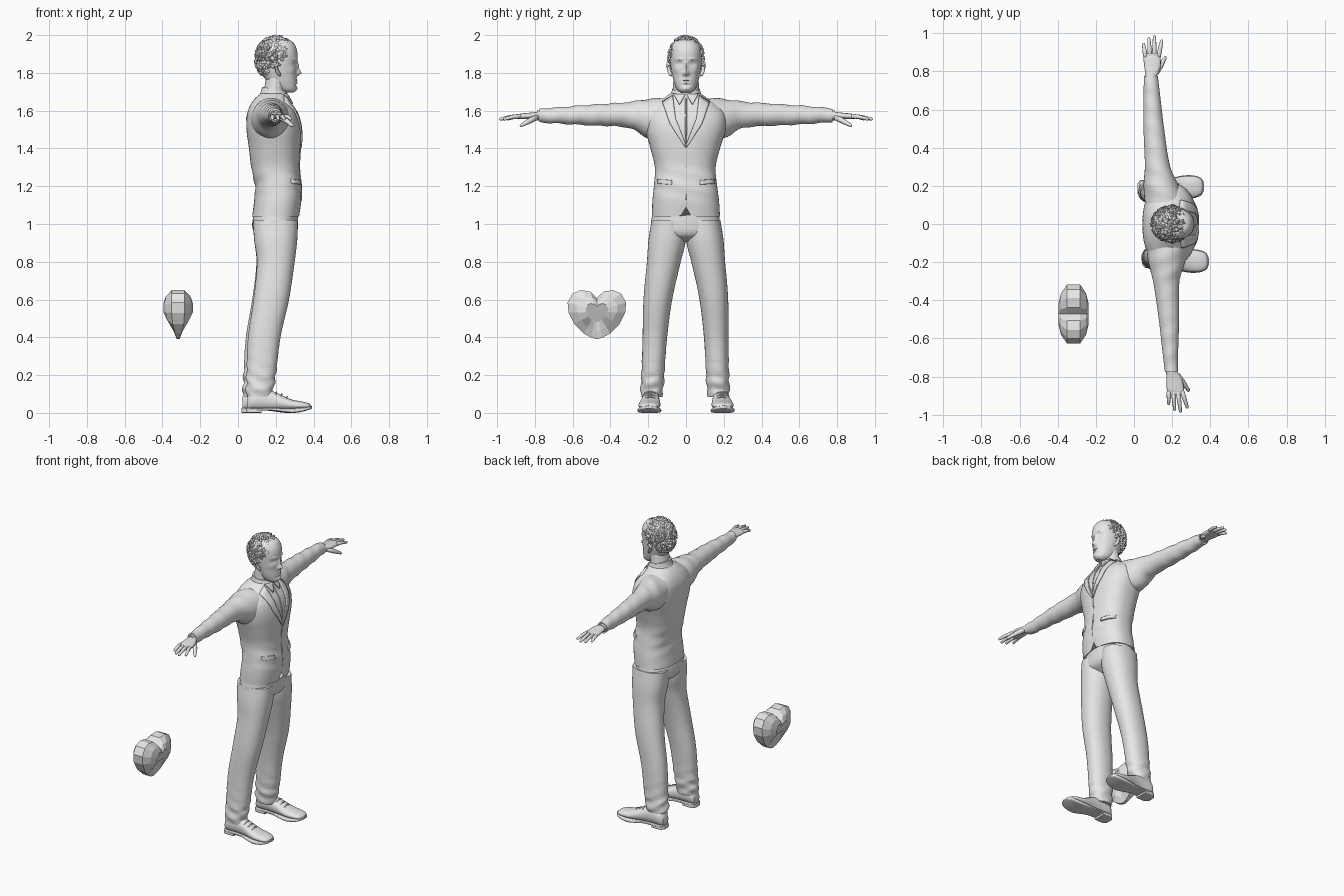
import bpy, bmesh, math, random
from mathutils import Vector, Matrix

if "Cube" in bpy.data.objects:
    bpy.data.objects.remove(bpy.data.objects["Cube"])

random.seed(4)
grey = bpy.data.materials.new("plain_grey")
grey.diffuse_color = (0.8, 0.8, 0.8, 1)
grey.use_nodes = True
grey.node_tree.nodes["Principled BSDF"].inputs["Base Color"].default_value = grey.diffuse_color


def make(name, verts, faces, angle=45):
    me = bpy.data.meshes.new(name)
    me.from_pydata(verts, [], faces)
    bm = bmesh.new()
    bm.from_mesh(me)
    bmesh.ops.recalc_face_normals(bm, faces=bm.faces)
    bm.to_mesh(me)
    bm.free()
    return finish(name, me, angle)


def finish(name, me, angle):
    me.materials.append(grey)
    if angle:
        me.shade_smooth()
        me.set_sharp_from_angle(angle=math.radians(angle))
    ob = bpy.data.objects.new(name, me)
    bpy.context.collection.objects.link(ob)
    return ob


def sample(secs, t):
    """Smoothly interpolated bounds (a0, a1, b0, b1) at position t."""
    i = 0
    while i < len(secs) - 2 and t > secs[i + 1][0]:
        i += 1
    p, q = secs[i], secs[i + 1]
    o, r = secs[max(i - 1, 0)], secs[min(i + 2, len(secs) - 1)]
    h = q[0] - p[0]
    u = (t - p[0]) / h
    out = []
    for k in range(1, 5):
        m0 = (q[k] - o[k]) / (q[0] - o[0]) * h
        m1 = (r[k] - p[k]) / (r[0] - p[0]) * h
        out.append((2*u**3 - 3*u*u + 1)*p[k] + (u**3 - 2*u*u + u)*m0
                   + (3*u*u - 2*u**3)*q[k] + (u**3 - u*u)*m1)
    return out


def rings_to_faces(rows, n):
    f = [(i*n + j, i*n + (j+1) % n, (i+1)*n + (j+1) % n, (i+1)*n + j)
         for i in range(rows - 1) for j in range(n)]
    return f + [tuple(range(n)), tuple(range((rows - 1)*n, rows*n))]


def loft(name, secs, axis='z', n=32, steps=5, p=2.2, warp=None, angle=45):
    """Skin rounded sections (t, a0, a1, b0, b1) along an axis."""
    ts = [a[0] + (b[0] - a[0])*k/steps for a, b in zip(secs, secs[1:]) for k in range(steps)]
    ts.append(secs[-1][0])
    verts = []
    for t in ts:
        a0, a1, b0, b1 = sample(secs, t)
        for j in range(n):
            w = 2*math.pi*j/n
            c, s = math.cos(w), math.sin(w)
            a = (a0 + a1)/2 + (a1 - a0)/2*math.copysign(abs(c)**(2/p), c)
            b = (b0 + b1)/2 + (b1 - b0)/2*math.copysign(abs(s)**(2/p), s)
            v = {'z': (a, b, t), 'y': (a, t, b), 'x': (t, a, b)}[axis]
            verts.append(warp(*v) if warp else v)
    return make(name, verts, rings_to_faces(len(ts), n), angle)


def tube(name, pts, radii, n=10):
    """Round limb through points with rounded ends."""
    pts = [Vector(p) for p in pts]
    d0, d1 = (pts[1] - pts[0]).normalized(), (pts[-1] - pts[-2]).normalized()
    pts = [pts[0] - d0*radii[0]*.6] + pts + [pts[-1] + d1*radii[-1]*k for k in (.6, .95)]
    radii = [radii[0]*.5] + list(radii) + [radii[-1]*.75, radii[-1]*.25]
    verts = []
    for i, (p, r) in enumerate(zip(pts, radii)):
        d = pts[min(i + 1, len(pts) - 1)] - pts[max(i - 1, 0)]
        q = d.to_track_quat('Z', 'Y')
        verts += [p + q @ Vector((r*math.cos(2*math.pi*j/n), r*math.sin(2*math.pi*j/n), 0))
                  for j in range(n)]
    return make(name, verts, rings_to_faces(len(pts), n))


# Jacket body with a small notch at the front hem
P = 2.4
jacket = [(1.04, .075, .325, -.18, .18), (1.12, .085, .335, -.178, .175),
          (1.2, .09, .335, -.17, .165), (1.3, .07, .325, -.165, .157),
          (1.4, .058, .33, -.188, .18), (1.5, .045, .332, -.215, .21),
          (1.58, .048, .315, -.215, .21), (1.63, .065, .285, -.175, .17),
          (1.665, .09, .265, -.12, .115), (1.69, .12, .25, -.085, .08)]


def hem(x, y, z):
    x += .003*math.sin(z*75 + y*18)*math.exp(-((z - 1.22)/.08)**2)
    if z < 1.12 and x > .2:
        z += .05*math.exp(-(y/.018)**2)*(1.12 - z)/.08
    return x, y, z


loft("jacket_body", jacket, n=72, steps=6, p=P, warp=hem)


def front(y, z, off):
    """Point just in front of the jacket."""
    a0, a1, b0, b1 = sample(jacket, z)
    u = min(abs((y - (b0 + b1)/2)/((b1 - b0)/2)), .97)
    return ((a0 + a1)/2 + (a1 - a0)/2*(1 - u**P)**(1/P) + off, y, z)


def strip(name, edge_a, edge_b, off, k=8, m=5):
    """Cloth plate between two (y, z) edges lying on the jacket."""
    def along(e, u):
        s = u*(len(e) - 1)
        i = min(int(s), len(e) - 2)
        return Vector(e[i]).lerp(Vector(e[i + 1]), s - i)
    vs = []
    for i in range(k + 1):
        a, b = along(edge_a, i/k), along(edge_b, i/k)
        vs += [front(*a.lerp(b, j/m), off) for j in range(m + 1)]
    fs = [(i*(m+1) + j, i*(m+1) + j+1, (i+1)*(m+1) + j+1, (i+1)*(m+1) + j)
          for i in range(k) for j in range(m)]
    ob = make(name, vs, fs)
    mod = ob.modifiers.new("cloth", 'SOLIDIFY')
    mod.thickness, mod.offset = .009, 0


for s, side in ((-1, "right"), (1, "left")):
    strip(side + "_lapel", [(s*.07, 1.68), (s*.055, 1.56), (0, 1.42)],
          [(s*.125, 1.645), (s*.085, 1.53), (s*.003, 1.405)], .004, 12)
    strip(side + "_shirt_collar", [(s*.003, 1.687), (s*.032, 1.635)],
          [(s*.066, 1.687), (s*.036, 1.635)], .008)
    strip(side + "_pocket_flap", [(s*.075, 1.232), (s*.075, 1.208)],
          [(s*.15, 1.238), (s*.15, 1.214)], .004)
tube("jacket_front_seam", [front(0, 1.41 - .04*i, .001) for i in range(8)], [.003]*8, 6)
tube("shirt_placket", [front(0, 1.67 - .04*i, .001) for i in range(7)], [.004]*7, 6)

# Sleeves, shirt cuffs and hands
sleeves = {1: [(.08, .06, .28, 1.44, 1.668), (.2, .05, .235, 1.455, 1.662), (.3, .057, .19, 1.508, 1.648),
               (.5, .05, .158, 1.522, 1.634), (.65, .05, .14, 1.53, 1.624), (.775, .052, .125, 1.54, 1.612)],
           -1: [(.08, .06, .29, 1.44, 1.668), (.2, .075, .268, 1.455, 1.662), (.3, .10, .238, 1.508, 1.646),
                (.5, .13, .237, 1.522, 1.632), (.65, .147, .232, 1.53, 1.62), (.775, .162, .23, 1.538, 1.61)]}
for s, side in ((-1, "right"), (1, "left")):
    loft(side + "_sleeve", sleeves[s], 'y', n=32, p=2,
         warp=lambda x, y, z: (x, s*y, z + .003*math.sin(y*60 + x*25)))
    dx, k = (0, 0) if s > 0 else (.108, .13)

    def place(x, y, z):
        return x + dx + k*(y - .76), s*y, z
    loft(side + "_shirt_cuff", [(.76, .056, .12, 1.547, 1.603), (.79, .058, .12, 1.549, 1.6)],
         'y', warp=place, p=2)
    loft(side + "_palm", [(.77, .063, .118, 1.555, 1.597), (.82, .055, .138, 1.557, 1.59),
                          (.87, .05, .14, 1.555, 1.585), (.895, .055, .137, 1.557, 1.58)],
         'y', n=20, warp=place, p=2.4)
    for finger, bx, tx, ty in (("little", .06, .05, .942), ("ring", .083, .078, .972),
                               ("middle", .107, .107, .982), ("index", .129, .145, .96)):
        tube(f"{side}_{finger}_finger", [place(bx, .88, 1.571), place((bx + tx)/2, (.88 + ty)/2, 1.567),
                                         place(tx, ty, 1.556)], [.0125, .011, .008])
    tube(side + "_thumb", [place(.115, .795, 1.565), place(.14, .83, 1.545), place(.163, .872, 1.522)],
         [.017, .014, .009])

# Trousers
loft("trouser_seat", [(.905, .15, .25, -.05, .05), (.94, .095, .305, -.16, .155),
                      (1.0, .075, .318, -.185, .18), (1.1, .1, .315, -.165, .16)], n=48)
leg = [(.085, .045, .18, .128, .238), (.13, .043, .188, .12, .24), (.2, .045, .2, .115, .236),
       (.4, .053, .225, .1, .23), (.6, .082, .27, .073, .225), (.8, .1, .3, .028, .207),
       (.92, .085, .314, .0, .198), (1.02, .08, .317, .01, .182)]
for s, side in ((-1, "right"), (1, "left")):
    def cloth(x, y, z):
        low = math.exp(-((z - .14)/.13)**2)
        x += .005*low*math.sin(z*95 + y*30) - (.02*max(0, 1 - z/.9) if s > 0 else 0)
        y += .004*low*math.sin(z*80 + x*35) - (.012*max(0, 1 - z/.7) if s > 0 else 0)
        return x, s*y, z
    loft(side + "_trouser_leg", leg, n=40, steps=8, warp=cloth)

    # Shoes: upper, sole, heel and laces
    def foot(x, y, z):
        return x - (.025 if s > 0 else 0), s*y, z
    loft(side + "_shoe_upper", [(.05, .155, .215, .015, .09), (.07, .145, .228, .015, .115),
                                (.14, .142, .23, .015, .128), (.2, .14, .235, .015, .108),
                                (.28, .135, .25, .015, .072), (.34, .14, .25, .018, .06),
                                (.375, .155, .237, .022, .05), (.387, .18, .215, .028, .04)],
         'x', n=28, warp=foot)
    loft(side + "_shoe_sole", [(.043, .16, .212, .012, .027), (.06, .142, .23, .012, .027),
                               (.18, .142, .232, .012, .026), (.28, .131, .254, .0, .024),
                               (.34, .136, .254, .006, .028), (.38, .153, .238, .018, .034),
                               (.393, .18, .214, .024, .036)], 'x', n=28, p=5, warp=foot)
    loft(side + "_shoe_heel", [(.043, .16, .212, 0, .02), (.06, .142, .23, 0, .02),
                               (.125, .142, .23, 0, .02)], 'x', n=28, p=6, warp=foot)
    for i in range(3):
        x, z = .2 + .028*i, .108 - .0125*i
        tube(f"{side}_shoe_lace_{i}", [foot(x, .163, z - .008), foot(x + .004, .19, z + .003),
                                       foot(x, .217, z - .008)], [.004]*3, 6)

# Neck and shirt collar band
loft("neck", [(1.64, .12, .25, -.075, .075), (1.7, .135, .25, -.07, .07), (1.78, .15, .26, -.066, .066)], p=2)
loft("shirt_collar_band", [(1.655, .105, .265, -.088, .086), (1.685, .12, .268, -.08, .08),
                           (1.715, .128, .256, -.073, .073)], p=2,
     warp=lambda x, y, z: (x, y, z - (x - .19)*.18))

# Head with face relief: (y, z, spread y, spread z, depth)
relief = [(0, 1.8, .013, .014, .024), (0, 1.83, .009, .025, .012), (.035, 1.848, .017, .011, -.012),
          (.034, 1.848, .011, .006, .006), (.036, 1.873, .022, .006, .005), (0, 1.762, .022, .004, .006),
          (0, 1.748, .02, .004, .007), (0, 1.755, .024, .002, -.003), (0, 1.735, .02, .005, -.003),
          (0, 1.716, .02, .011, .006), (.014, 1.795, .006, .007, .006), (.055, 1.815, .015, .015, .004)]


def face(x, y, z):
    w = min(max((x - .24)/.03, 0), 1)
    return x + w*sum(d*math.exp(-((abs(y) - a)/sa)**2 - ((z - b)/sb)**2)
                     for a, b, sa, sb, d in relief), y, z


loft("head", [(1.695, .24, .295, -.025, .025), (1.71, .2, .307, -.045, .045), (1.74, .165, .31, -.06, .06),
              (1.79, .13, .31, -.073, .073), (1.85, .103, .313, -.083, .083), (1.9, .1, .315, -.085, .085),
              (1.94, .112, .305, -.078, .078), (1.97, .14, .28, -.055, .055), (1.98, .18, .24, -.025, .025)],
     n=96, steps=9, warp=face, p=2.15)
for s, side in ((-1, "right"), (1, "left")):
    tube(side + "_ear", [(.222, s*.08, 1.788), (.208, s*.088, 1.808), (.2, s*.094, 1.835),
                         (.21, s*.095, 1.85), (.222, s*.088, 1.842)], [.008, .01, .011, .009, .006])

# Tousled hair made of short overlapping locks
bm = bmesh.new()
count = 0
while count < 480:
    d = Vector([random.gauss(0, 1) for _ in range(3)]).normalized()
    p = Vector((.196 + .1*d.x, .087*d.y, 1.875 + .108*d.z))
    if p.z < 1.765 + (p.x - .12)*.92:
        continue
    sweep = (d*.45 + Vector((.5*d.z, random.uniform(-.7, .7), random.uniform(-.5, .4)))).normalized()
    size = .8 + .5*max(d.z, 0)
    bmesh.ops.create_icosphere(bm, subdivisions=1, radius=1, matrix=Matrix.Translation(p)
                               @ sweep.to_track_quat('Z', 'Y').to_matrix().to_4x4()
                               @ Matrix.Diagonal((.009*size, .012*size, .019*size, 1)))
    count += 1
me = bpy.data.meshes.new("hair")
bm.to_mesh(me)
bm.free()
finish("hair", me, 60)

# Floating faceted heart: stacked outlines thinning toward the bottom tip
half = [(0, .088), (.035, .122), (.085, .13), (.128, .112), (.155, .065), (.15, .01), (.12, -.05),
        (.07, -.1), (.03, -.122)]
outline = half + [(0, -.13)] + [(-y, z) for y, z in half[:0:-1]]
verts = []
for depth, scale in ((-.078, .38), (-.066, .7), (-.034, 1), (.034, 1), (.066, .7), (.078, .38)):
    for y, z in outline:
        thin = min(1, .25 + (z + .13)/.13)
        verts.append((-.317 + depth*thin, -.472 + y*scale, .52 + z*scale + .015*(1 - scale)))
make("heart", verts, rings_to_faces(6, len(outline)), 0)
